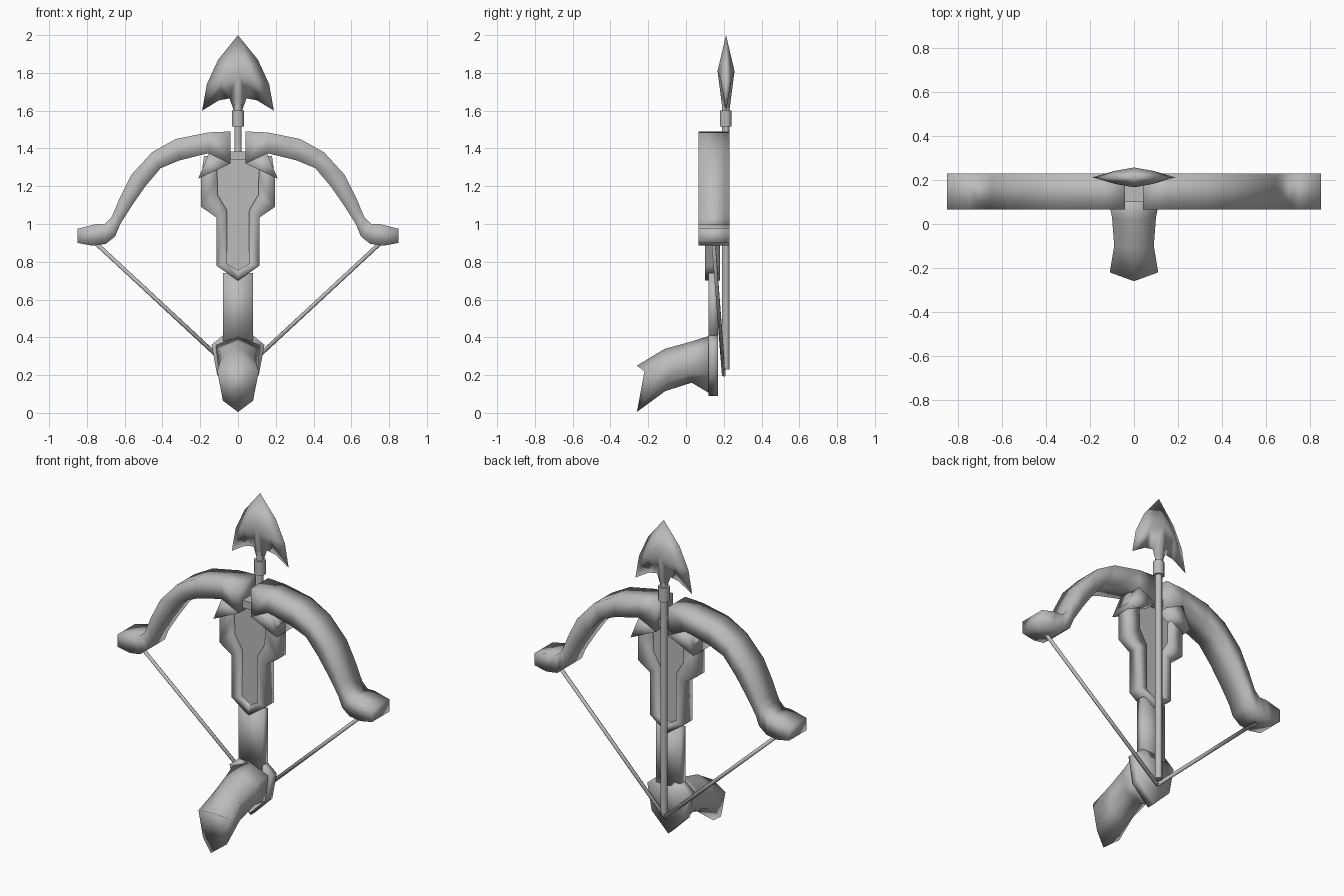
import bpy, bmesh, math
from mathutils import Vector

if "Cube" in bpy.data.objects:
    bpy.data.objects.remove(bpy.data.objects["Cube"])

grey = bpy.data.materials.new("plain grey")
grey.diffuse_color = (0.5, 0.5, 0.5, 1)
grey.use_nodes = True
grey.node_tree.nodes["Principled BSDF"].inputs["Base Color"].default_value = grey.diffuse_color


def make(name, bm, mirror=False, angle=None):
    """Turn a bmesh into a shaded object, optionally mirrored across x."""
    bmesh.ops.recalc_face_normals(bm, faces=bm.faces)
    me = bpy.data.meshes.new(name)
    bm.to_mesh(me)
    bm.free()
    ob = bpy.data.objects.new(name, me)
    bpy.context.collection.objects.link(ob)
    me.materials.append(grey)
    bpy.ops.object.select_all(action='DESELECT')
    bpy.context.view_layer.objects.active = ob
    ob.select_set(True)
    if angle:
        bpy.ops.object.shade_smooth_by_angle(angle=math.radians(angle))
    else:
        bpy.ops.object.shade_smooth()
    if mirror:
        mod = ob.modifiers.new("mirror", 'MIRROR')
        mod.use_mirror_merge = True
        mod.merge_threshold = 0.0005
    return ob


def loft(bm, rings, caps=(True, True)):
    """Skin a series of equal closed rings."""
    vs = [[bm.verts.new(p) for p in r] for r in rings]
    n = len(vs[0])
    for a, b in zip(vs, vs[1:]):
        for i in range(n):
            bm.faces.new((a[i], a[(i + 1) % n], b[(i + 1) % n], b[i]))
    if caps[0]:
        bm.faces.new(vs[0])
    if caps[1]:
        bm.faces.new(vs[-1])


def prism(bm, pts, y0, y1):
    """Extrude an x-z outline along y."""
    loft(bm, [[(x, y, z) for x, z in pts] for y in (y0, y1)])


def strip(bm, outer, inner, y0, y1, caps=(True, True)):
    """Box-section bar running between two x-z edge lines."""
    loft(bm, [[(a[0], y0, a[1]), (a[0], y1, a[1]), (b[0], y1, b[1]), (b[0], y0, b[1])]
              for a, b in zip(outer, inner)], caps)


def rod(bm, a, b, r, n=8, r2=None):
    """Straight rod between two points."""
    a, b = Vector(a), Vector(b)
    q = (b - a).to_track_quat('Z', 'Y')
    rings = []
    for c, rad in ((a, r), (b, r2 or r)):
        rings.append([c + q @ Vector((rad * math.cos(t), rad * math.sin(t), 0))
                      for t in [math.tau * (i + .5) / n for i in range(n)]])
    loft(bm, rings)


# Curved bow arms with a barb beside the centre
bm = bmesh.new()
outer = [(.04, 1.49), (.155, 1.485), (.33, 1.45), (.455, 1.38), (.565, 1.26), (.63, 1.13),
         (.65, 1.08), (.67, 1.035), (.705, 1.0), (.75, 1.0), (.85, .975)]
inner = [(.04, 1.32), (.155, 1.375), (.31, 1.337), (.41, 1.295), (.49, 1.2), (.56, 1.1),
         (.625, .997), (.65, .935), (.70, .895), (.77, .885), (.85, .9)]
strip(bm, outer, inner, .065, .23)
prism(bm, [(.04, 1.32), (.155, 1.375), (.21, 1.24)], .065, .23)
make("bow_arms", bm, mirror=True)

# Raised frame, open at the top, joined at the lower point
bm = bmesh.new()
outer = [(.18, 1.36), (.195, 1.25), (.195, 1.09), (.115, 1.035), (.115, .78), (0, .70)]
inner = [(.115, 1.36), (.11, 1.25), (.108, 1.155), (.058, 1.07), (.06, .79), (0, .755)]
strip(bm, outer, inner, .10, .18, caps=(True, False))
make("body_frame", bm, mirror=True)

# Flat panel recessed in the frame
bm = bmesh.new()
half = [(.12, 1.34), (.115, 1.15), (.065, 1.07), (.065, .785), (0, .75)]
prism(bm, half + [(-x, z) for x, z in half[-2::-1]], .125, .155)
make("recessed_panel", bm, angle=30)

# Stock between frame and grip
bm = bmesh.new()
loft(bm, [[(-.08, .12, z), (.08, .12, z), (.08, .17, z), (-.08, .17, z)] for z in (.38, .74)])
make("stock", bm)

# Pointed plate behind the grip
bm = bmesh.new()
half = [(.08, .41), (.14, .36), (.11, .2), (0, .09)]
prism(bm, half + [(-x, z) for x, z in half[-2::-1]], .12, .17)
make("grip_plate", bm)

# Bent grip: each row is top, upper side, lower side, bottom as (x, y, z)
bm = bmesh.new()
rows = [[(0, .13, .41), (.12, .13, .36), (.10, .13, .2), (0, .13, .1)],
        [(0, .02, .375), (.10, .03, .335), (.09, .03, .21), (0, .03, .16)],
        [(0, -.11, .34), (.09, -.10, .29), (.08, -.10, .16), (0, -.11, .115)],
        [(0, -.26, .25), (.11, -.22, .22), (.08, -.22, .065), (0, -.26, .005)]]
loft(bm, [r + [(-x, y, z) for x, y, z in r[2:0:-1]] for r in rows])
make("grip", bm)

# Arrow shaft, collar and front rest peg
bm = bmesh.new()
rod(bm, (0, .21, .23), (0, .21, 1.66), .021)
make("arrow_shaft", bm, angle=50)
bm = bmesh.new()
rod(bm, (0, .21, 1.515), (0, .21, 1.6), .033)
make("arrow_collar", bm, angle=50)
bm = bmesh.new()
prism(bm, [(-.04, 1.34), (.04, 1.34), (.04, 1.385), (-.04, 1.385)], .10, .20)
make("arrow_rest", bm, angle=30)

# Barbed arrowhead: thin edges around a thick centre ridge
bm = bmesh.new()
Y = .212
edge = [bm.verts.new((x, Y, z)) for x, z in
        [(0, 2.0), (.105, 1.87), (.165, 1.74), (.19, 1.60), (.10, 1.655), (.045, 1.665), (.022, 1.60)]]
for s in (-1, 1):
    r1 = bm.verts.new((0, Y + s * .045, 1.81))
    r2 = bm.verts.new((0, Y + s * .018, 1.60))
    m = bm.verts.new((.085, Y + s * .03, 1.77))
    tip, e1, e2, e3, n1, n2, base = edge
    for f in [(tip, e1, m), (tip, m, r1), (e1, e2, m), (e2, e3, m), (e3, n1, m),
              (n1, n2, m), (n2, r1, m), (n2, base, r2), (n2, r2, r1)]:
        bm.faces.new(f)
make("arrowhead", bm, mirror=True)

# Bowstring halves meeting behind the shaft end
bm = bmesh.new()
rod(bm, (.76, .145, .905), (0, .20, .20), .011, n=6)
make("bowstring", bm, mirror=True)
